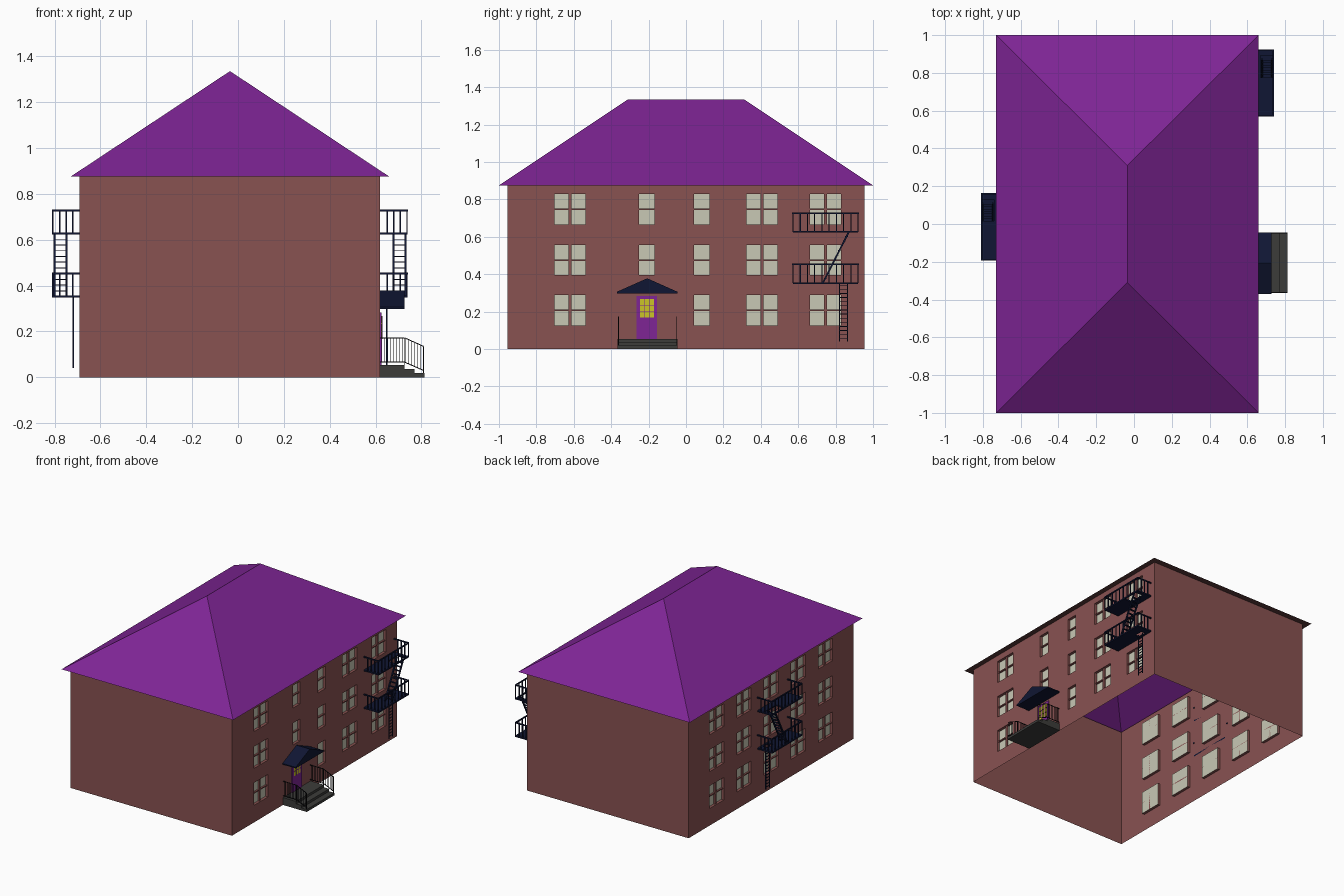
import bpy, bmesh
from mathutils import Vector, Matrix

if "Cube" in bpy.data.objects:
    bpy.data.objects.remove(bpy.data.objects["Cube"])


def mat(name, r, g, b):
    m = bpy.data.materials.new(name)
    m.diffuse_color = (r, g, b, 1)
    m.use_nodes = True
    m.node_tree.nodes["Principled BSDF"].inputs["Base Color"].default_value = m.diffuse_color
    return m


BRICK = mat("brick", .25, .085, .083)
PURPLE = mat("purple", .21, .018, .30)
GLASS = mat("glass", .58, .58, .46)
NAVY = mat("navy", .005, .008, .033)
STONE = mat("stone", .045, .045, .042)
BLACK = mat("black_iron", .006, .006, .008)
YELLOW = mat("yellow", .60, .56, .02)
SOFFIT = mat("soffit", .10, .04, .04)


def finish(bm, name, *mats):
    me = bpy.data.meshes.new(name)
    bm.to_mesh(me)
    bm.free()
    for m in mats:
        me.materials.append(m)
    ob = bpy.data.objects.new(name, me)
    bpy.context.collection.objects.link(ob)
    return ob


def face(bm, pts):
    return bm.faces.new([bm.verts.new(p) for p in pts])


def box(bm, x0, x1, y0, y1, z0, z1):
    size = (abs(x1 - x0), abs(y1 - y0), abs(z1 - z0))
    centre = Vector((x0 + x1, y0 + y1, z0 + z1)) / 2
    bmesh.ops.create_cube(bm, size=1, matrix=Matrix.Translation(centre) @ Matrix.Diagonal((*size, 1)))


def bar(bm, a, b, t):
    a, b = Vector(a), Vector(b)
    d = b - a
    m = Matrix.Translation((a + b) / 2) @ d.to_track_quat('Z', 'Y').to_matrix().to_4x4()
    bmesh.ops.create_cube(bm, size=1, matrix=m @ Matrix.Diagonal((t, t, d.length, 1)))


XL, XR, Y, H = -.69, .62, .955, .875
ROWS = [(.125, .29), (.395, .555), (.665, .83)]
D = .02  # window recess


# Walls: blank ends, sides as grids with recessed windows
def window_side(bm, bars, x, side, columns, door):
    windows = [(c - w / 2, c + w / 2, z0, z1, w) for c, w in columns
               for r, (z0, z1) in enumerate(ROWS) if not (r == 0 and c == door)]
    ys = sorted({-Y, Y} | {v for w in windows for v in w[:2]})
    zs = sorted({0, H} | {v for w in windows for v in w[2:4]})
    holes = []
    for y0, y1 in zip(ys, ys[1:]):
        for z0, z1 in zip(zs, zs[1:]):
            pts = [(x, y0, z0), (x, y1, z0), (x, y1, z1), (x, y0, z1)]
            f = face(bm, pts if side > 0 else pts[::-1])
            if any(w[0] == y0 and w[2] == z0 for w in windows):
                holes.append(f)
    for f in bmesh.ops.extrude_discrete_faces(bm, faces=holes)["faces"]:
        f.material_index = 1
        bmesh.ops.translate(bm, verts=f.verts, vec=(-side * D, 0, 0))
    xa, xb = x - side * D, x - side * .008
    for y0, y1, z0, z1, w in windows:
        c, zc = (y0 + y1) / 2, (z0 + z1) / 2
        box(bars, xa, xb, y0, y1, zc - .004, zc + .004)
        if w > .1:
            box(bars, xa, xb, c - .008, c + .008, z0, z1)


bm, bars = bmesh.new(), bmesh.new()
face(bm, [(XL, -Y, 0), (XR, -Y, 0), (XR, -Y, H), (XL, -Y, H)])
face(bm, [(XR, Y, 0), (XL, Y, 0), (XL, Y, H), (XR, Y, H)])
DOOR = -.21
window_side(bm, bars, XR, 1, [(-.62, .165), (DOOR, .083), (.083, .083), (.407, .165), (.745, .165)], DOOR)
window_side(bm, bars, XL, -1, [(c, .165) for c in (-.63, -.315, 0, .315, .63)], None)
finish(bm, "walls", BRICK, GLASS)
finish(bars, "window_bars", BRICK)

# Hipped roof, open below, with a narrow soffit ring
bm = bmesh.new()
RX0, RX1, RC = -.73, .66, -.035
corners = [bm.verts.new(p) for p in ((RX0, -1, H), (RX1, -1, H), (RX1, 1, H), (RX0, 1, H))]
f0, f1 = bm.verts.new((RC, -.31, 1.335)), bm.verts.new((RC, .31, 1.335))
a, b, c, d = corners
for vs in ((a, b, f0), (b, c, f1, f0), (c, d, f1), (d, a, f0, f1)):
    bm.faces.new(vs)
inner = [bm.verts.new(p) for p in ((XL, -Y, H), (XR, -Y, H), (XR, Y, H), (XL, Y, H))]
for i in range(4):
    j = (i + 1) % 4
    bm.faces.new((corners[j], corners[i], inner[i], inner[j])).material_index = 1
finish(bm, "roof", PURPLE, SOFFIT)

# Entrance door with glazed light
bm = bmesh.new()
box(bm, XR - .005, XR + .006, -.265, -.155, .05, .283)
finish(bm, "door", PURPLE)
bm = bmesh.new()
box(bm, XR, XR + .008, -.247, -.171, .168, .268)
finish(bm, "door_light", YELLOW)
bm = bmesh.new()
for i in (1, 2):
    y, z = -.247 + i * .076 / 3, .168 + i * .1 / 3
    box(bm, XR, XR + .01, y - .0015, y + .0015, .168, .268)
    box(bm, XR, XR + .01, -.247, -.171, z - .0015, z + .0015)
finish(bm, "door_light_bars", PURPLE)

# Canopy: gabled prism over the door
bm = bmesh.new()
profile = [(-.37, .298), (-.045, .298), (-.045, .306), (-.2075, .378), (-.37, .306)]
f = face(bm, [(XR, y, z) for y, z in profile])
ext = bmesh.ops.extrude_face_region(bm, geom=[f], use_keep_orig=True)["geom"]
bmesh.ops.translate(bm, verts=[v for v in ext if isinstance(v, bmesh.types.BMVert)], vec=(.107, 0, 0))
bmesh.ops.recalc_face_normals(bm, faces=bm.faces)
finish(bm, "door_canopy", NAVY)

# Porch steps and railings
bm = bmesh.new()
for x1, z0, z1 in ((.727, .036, .054), (.77, .018, .036), (.813, 0, .018)):
    box(bm, XR, x1, -.365, -.045, z0, z1)
finish(bm, "porch_steps", STONE)
bm = bmesh.new()
for y in (-.361, -.049):
    for path in ([(XR, .172), (.727, .172), (.809, .135)], [(XR, .066), (.727, .066), (.809, .03)]):
        for (x0, z0), (x1, z1) in zip(path, path[1:]):
            bar(bm, (x0, y, z0), (x1, y, z1), .004)
    for i in range(15):
        x = .627 + i * .013
        drop = max(0, x - .727) * .45
        bar(bm, (x, y, .066 - drop), (x, y, .172 - drop), .0025)
    for x, z0, z1 in ((.727, .054, .172), (.809, .018, .135)):
        bar(bm, (x, y, z0), (x, y, z1), .004)
finish(bm, "porch_railings", BLACK)


# Fire escapes: u = distance from the wall, v = distance along it
def fire_escape(name, wall, side, yc):
    def p(u, v, z):
        return wall + side * u, yc + v, z
    bm = bmesh.new()
    W, L = .12, .174
    for z, u0, u1, v0, v1 in ((.352, .012, .05, .065, .13), (.627, .05, .112, .03, .145)):
        # deck slabs around the hatch
        for ua, ub, va, vb in ((0, W, -L, v0), (0, W, v1, L), (0, u0, v0, v1), (u1, W, v0, v1)):
            box(bm, wall + side * ua, wall + side * ub, yc + va, yc + vb, z - .005, z + .005)
        top = z + .1
        bar(bm, p(W - .003, -L, top), p(W - .003, L, top), .008)
        for v in (-L, L):
            bar(bm, p(-.005, v, top), p(W, v, top), .008)
            for i in range(4):
                u = .03 + i * .029
                bar(bm, p(u, v, z), p(u, v, top), .006)
        for i in range(1, 9):
            v = -L + i * 2 * L / 9
            bar(bm, p(W - .003, v, z), p(W - .003, v, top), .006)
    # drop ladder
    for v in (.075, .117):
        bar(bm, p(.028, v, .04), p(.028, v, .352), .006)
    for i in range(14):
        z = .055 + i * .022
        bar(bm, p(.028, .075, z), p(.028, .117, z), .004)
    # sloping stair between decks
    for u in (.058, .11):
        bar(bm, p(u, -.015, .352), p(u, .125, .627), .009)
    for i in range(1, 11):
        t = i / 11
        v, z = -.015 + .14 * t, .352 + .275 * t
        box(bm, wall + side * .058, wall + side * .11, yc + v - .007, yc + v + .007, z - .002, z + .002)
    finish(bm, name, NAVY)


fire_escape("fire_escape_right", XR, 1, .746)
fire_escape("fire_escape_left", XL, -1, -.015)
